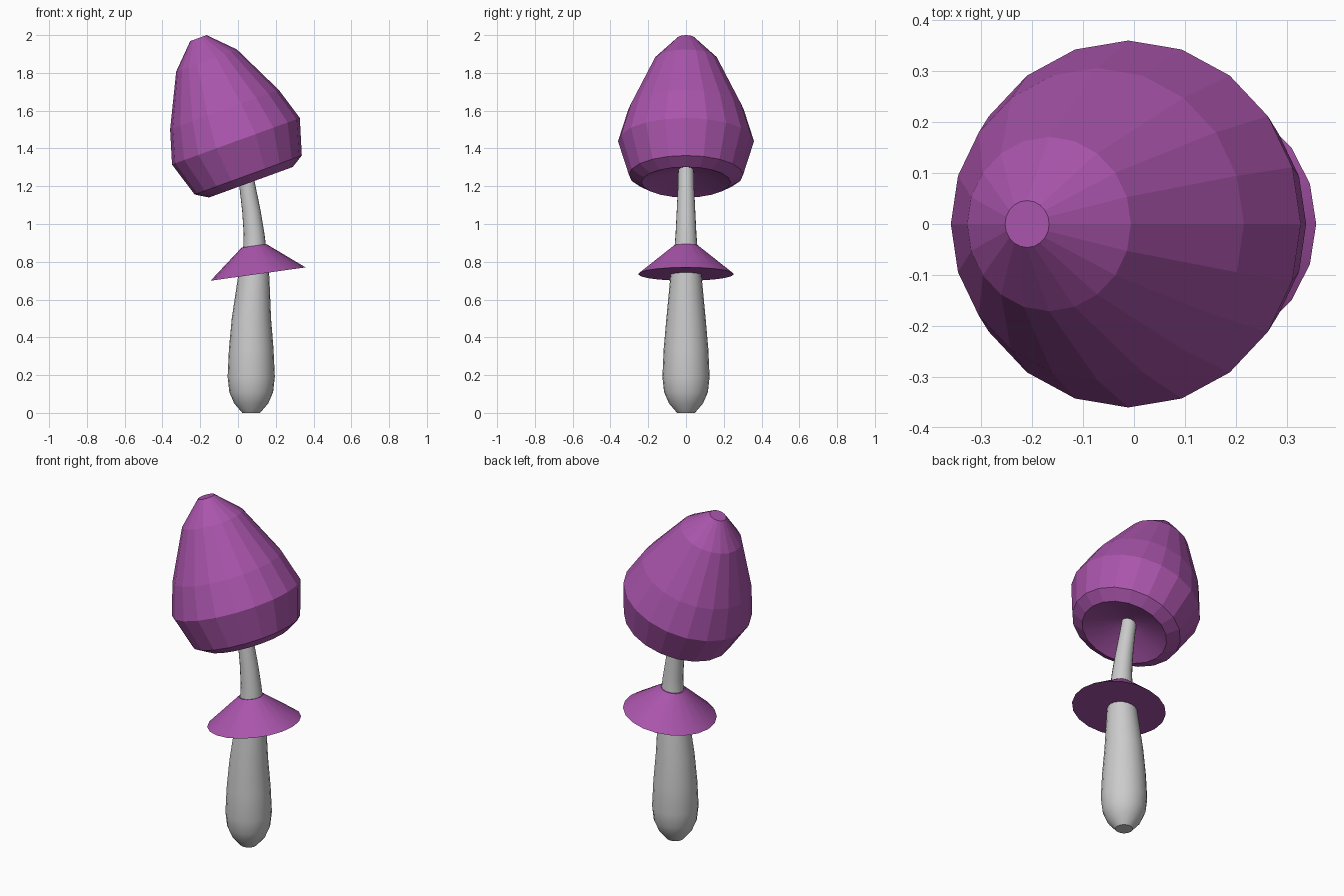
import bpy
from math import sin, cos, tau, radians

if "Cube" in bpy.data.objects:
    bpy.data.objects.remove(bpy.data.objects["Cube"])

SIDES = 20


def material(name, color):
    m = bpy.data.materials.new(name)
    m.diffuse_color = color
    m.use_nodes = True
    m.node_tree.nodes["Principled BSDF"].inputs["Base Color"].default_value = m.diffuse_color
    return m


def stacked_rings(name, rings, tilt=0, mat=None, smooth=None, cap_start=True, cap_end=True):
    """Skin a stack of tilted rings, each (x centre, z centre, radius), listed bottom to top."""
    t = radians(tilt)
    verts, faces = [], []
    for cx, cz, r in rings:
        for i in range(SIDES):
            a = tau * i / SIDES
            verts.append((cx + r * cos(a) * cos(t), r * sin(a), cz + r * cos(a) * sin(t)))
    for k in range(len(rings) - 1):
        for i in range(SIDES):
            j = (i + 1) % SIDES
            lo, hi = k * SIDES, (k + 1) * SIDES
            faces.append((lo + i, lo + j, hi + j, hi + i))
    if cap_start:
        faces.append(tuple(reversed(range(SIDES))))
    if cap_end:
        faces.append(tuple(range(len(verts) - SIDES, len(verts))))
    mesh = bpy.data.meshes.new(name)
    mesh.from_pydata(verts, [], faces)
    obj = bpy.data.objects.new(name, mesh)
    bpy.context.collection.objects.link(obj)
    if mat:
        mesh.materials.append(mat)
    if smooth:
        bpy.ops.object.select_all(action='DESELECT')
        obj.select_set(True)
        bpy.context.view_layer.objects.active = obj
        bpy.ops.object.shade_smooth_by_angle(angle=radians(smooth))
    return obj


def along_axis(base, tilt, profile):
    """Turn (height, radius) pairs into rings along a tilted axis."""
    t = radians(tilt)
    return [(base[0] - h * sin(t), base[1] + h * cos(t), r) for h, r in profile]


purple = material("purple", (0.40, 0.09, 0.41, 1))

# Bulbous stem, bending left near the top
stacked_rings("stem", [
    (0.07, 0.00, 0.047), (0.07, 0.05, 0.090), (0.07, 0.11, 0.116), (0.07, 0.19, 0.125),
    (0.07, 0.34, 0.118), (0.071, 0.50, 0.104), (0.083, 0.72, 0.083), (0.089, 0.86, 0.062),
    (0.085, 0.95, 0.055), (0.071, 1.07, 0.049), (0.05, 1.20, 0.043), (0.03, 1.32, 0.040),
], smooth=35)

# Skirt around the stem
stacked_rings("skirt", along_axis((0.106, 0.735), 8, [(0, 0.254), (0.151, 0.066)]),
              tilt=8, mat=purple, smooth=30)

# Faceted cap
CAP_BASE, CAP_TILT = (0.068, 1.221), 20
stacked_rings("cap", along_axis(CAP_BASE, CAP_TILT, [
    (0, 0.236), (0.041, 0.302), (0.231, 0.360), (0.409, 0.306), (0.686, 0.171), (0.812, 0.046),
]), tilt=CAP_TILT, mat=purple, cap_start=False)

# Hollow underside of the cap
stacked_rings("cap_underside", along_axis(CAP_BASE, CAP_TILT, [(0, 0.236), (0.075, 0.03)]),
              tilt=CAP_TILT, mat=purple, smooth=40, cap_start=False)

# The underside faces down, so turn its faces over
bpy.data.objects["cap_underside"].data.flip_normals()
